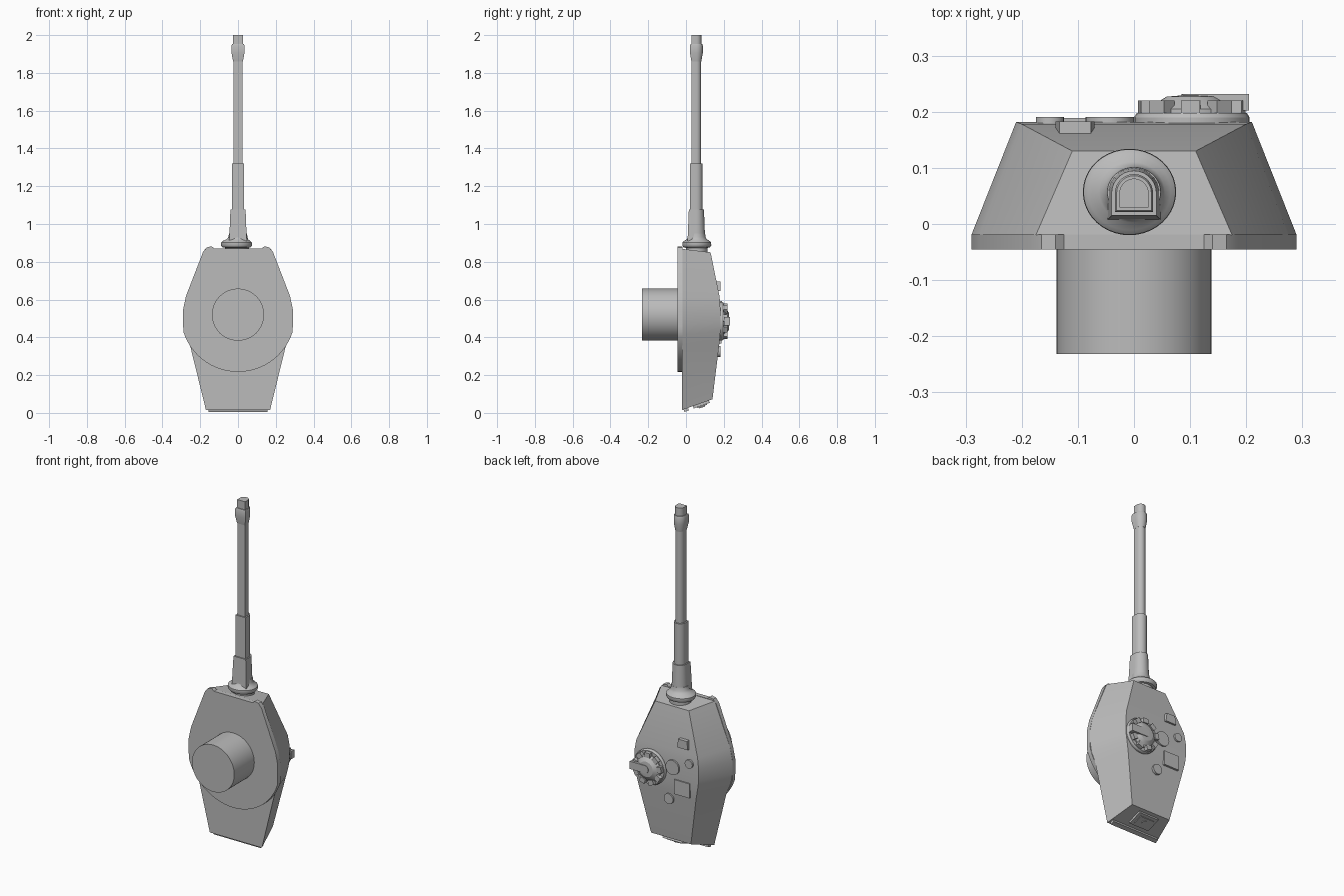
import bpy, bmesh
from math import sin, cos, pi, radians, sqrt, atan2
from mathutils import Matrix

if "Cube" in bpy.data.objects:
    bpy.data.objects.remove(bpy.data.objects["Cube"])

steel = bpy.data.materials.new("plain_grey")
steel.use_nodes = True
GREY = (0.5, 0.5, 0.5, 1)
steel.diffuse_color = GREY
steel.node_tree.nodes["Principled BSDF"].inputs["Base Color"].default_value = GREY


def finish(name, bm, angle=25):
    bmesh.ops.recalc_face_normals(bm, faces=bm.faces)
    mesh = bpy.data.meshes.new(name)
    bm.to_mesh(mesh)
    bm.free()
    mesh.materials.append(steel)
    ob = bpy.data.objects.new(name, mesh)
    bpy.context.collection.objects.link(ob)
    bpy.ops.object.select_all(action="DESELECT")
    ob.select_set(True)
    bpy.context.view_layer.objects.active = ob
    bpy.ops.object.shade_smooth_by_angle(angle=radians(angle))
    return ob


def loft(name, rings, angle=25):
    """Skin a list of equal closed sections and cap both ends."""
    bm = bmesh.new()
    loops = [[bm.verts.new(p) for p in ring] for ring in rings]
    n = len(loops[0])
    for a, b in zip(loops, loops[1:]):
        for i in range(n):
            j = (i + 1) % n
            bm.faces.new((a[i], a[j], b[j], b[i]))
    bm.faces.new(loops[0])
    bm.faces.new(loops[-1])
    return finish(name, bm, angle)


def disc(name, x, z, profile, n=32, angle=25):
    """Turned part on the y axis; profile is (radius, y)."""
    turn = [2 * pi * i / n for i in range(n)]
    return loft(name, [[(x + r * cos(a), y, z + r * sin(a)) for a in turn]
                       for r, y in profile], angle)


def box(name, centre, size, rot=None):
    bm = bmesh.new()
    bmesh.ops.create_cube(bm, size=1)
    bmesh.ops.scale(bm, vec=size, verts=bm.verts)
    ob = finish(name, bm)
    ob.matrix_world = Matrix.Translation(centre) @ (rot or Matrix())
    return ob


# Armoured shell: stations of (lower x, lower z, upper x, upper z, upper y)
stations = [
    (.175, .868, .11, .85, .13), (.275, .62, .2, .615, .178),
    (.29, .545, .21, .55, .182), (.29, .466, .21, .48, .182),
    (.28, .41, .203, .43, .182), (.252, .35, .19, .37, .177),
    (.17, .016, .13, .072, .14)]
loft("turret_shell", [[(-bx, -.02, bz), (bx, -.02, bz), (tx, ty, tz), (-tx, ty, tz)]
                      for bx, bz, tx, tz, ty in stations], 20)

# Bearing plate: shell outline in front, round at the rear
R, CZ = .303, .52
half = [(.125, .87), (.14, .882), (.165, .876), (.185, .852), (.275, .62), (.29, .55)]
start = atan2(-.06, .29)
half += [(min(R * cos(a), .29), CZ + R * sin(a))
         for a in [start + (-pi / 2 - start) * i / 14 for i in range(14)]]
outline = half + [(0, CZ - R)] + [(-x, z) for x, z in reversed(half)]
loft("bearing_plate", [[(x, y, z) for x, z in outline] for y in (-.045, -.019)])

# Turret basket
disc("basket", 0, CZ, [(.138, -.232), (.138, -.04)], 48)

# Gun collar
collar = [(.058, .845), (.058, .874), (.07, .877), (.077, .888), (.076, .902),
          (.068, .91), (.054, .918), (.047, .93), (.044, .95)]
loft("gun_collar", [[(-.008 * min(1, max(0, (r - .045) * 50)) + 1.08 * r * cos(a),
                      .057 + r * sin(a), z) for a in [pi * i / 20 for i in range(40)]]
                    for r, z in collar], 40)


# Gun tube: arched sections with a flat underside
def arch(w, z, n=14):
    arc = [(w * cos(pi * i / n), .055 + w * sin(pi * i / n), z) for i in range(n + 1)]
    return arc + [(-w, .055 - w, z), (w, .055 - w, z)]


for name, tube in {
    "gun_base": [(.047, .91), (.045, .95), (.040, 1.078)],
    "gun_sleeve": [(.033, 1.07), (.033, 1.32)],
    "gun_barrel": [(.025, 1.31), (.025, 1.87)],
    "muzzle_brake": [(.026, 1.86), (.034, 1.905), (.034, 1.945), (.031, 1.952)],
    "muzzle_tip": [(.026, 1.95), (.026, 2.0)],
}.items():
    loft(name, [arch(w, z) for w, z in tube])

# Commander cupola
KX, KZ = .103, .485
disc("cupola_base", KX, KZ, [(.103, .17), (.103, .19), (.098, .198)])
disc("cupola_dome", KX, KZ, [(.078, .19), (.078, .205), (.056, .22), (.045, .227), (.02, .229)])
for i in range(9):
    a = 2 * pi * i / 9 + .2
    box("cupola_periscope", (KX + .08 * cos(a), .209, KZ + .08 * sin(a)),
        (.028, .022, .034), Matrix.Rotation(-a, 4, "Y"))
box("cupola_hatch_arm", (.155, .217, KZ), (.1, .03, .045))
disc("cupola_hatch_pivot", .108, KZ, [(.023, .2), (.023, .232)], 24)

# Roof fittings
disc("loader_hatch", -.043, .52, [(.043, .17), (.043, .191)])
disc("vent_cap", -.15, .568, [(.025, .17), (.025, .191)], 24)
disc("rear_port", -.013, .325, [(.03, .15), (.03, .183)], 24)
box("roof_panel", (-.104, .178, .41), (.1, .022, .085))
loft("front_periscope", [[(-.105 + s * w, y, z) for s, w, z in
                          ((-1, .035, .645), (1, .035, .645), (1, .028, .695), (-1, .028, .695))]
                         for y in (.15, .183)])

# Rear plate fittings, lying on the sloped rear wall
slope = atan2(.056, .16)
tilt = Matrix.Rotation(slope, 4, "X")


def on_rear(along, out):
    return (0, -.02 + along * cos(slope) + out * sin(slope),
            .016 + along * sin(slope) - out * cos(slope))


box("rear_hatch", on_rear(.105, .003), (.13, .09, .02), tilt)
box("rear_hatch_inner", on_rear(.105, .008), (.09, .055, .02), tilt)
box("rear_sill", on_rear(.02, .004), (.31, .025, .02), tilt)
bm = bmesh.new()
bmesh.ops.create_cone(bm, cap_ends=True, segments=20, radius1=.015, radius2=.015, depth=.024)
knob = finish("rear_hatch_knob", bm)
knob.matrix_world = Matrix.Translation(on_rear(.105, .011)) @ tilt
